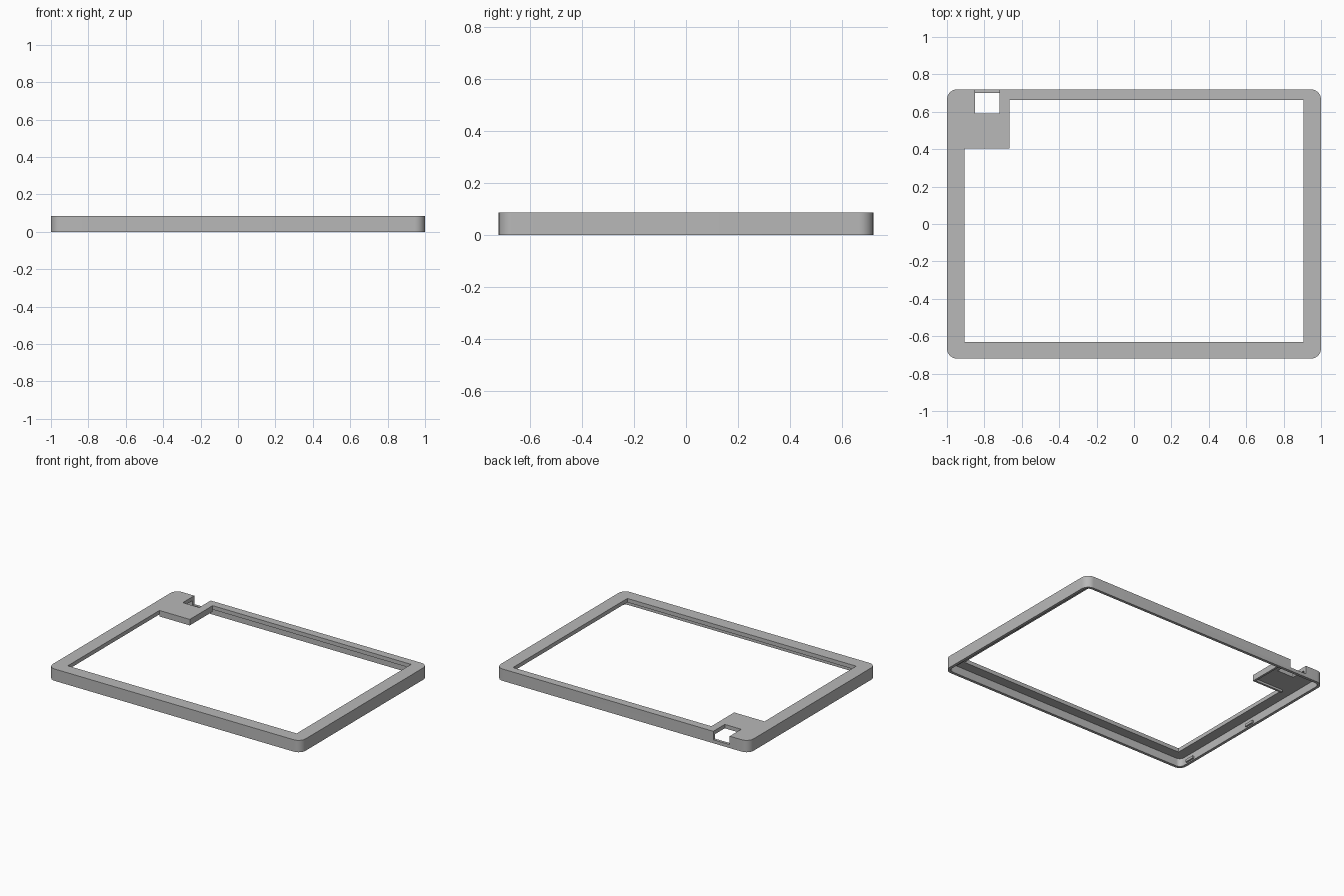
import bpy, bmesh, math

if "Cube" in bpy.data.objects:
    bpy.data.objects.remove(bpy.data.objects["Cube"], do_unlink=True)

W, D, H = 1.0, 0.72, 0.085      # half width, half depth, height
WALL, PLATE, R = 0.02, 0.028, 0.055

grey = bpy.data.materials.new("plain_grey")
grey.use_nodes = True
colour = (0.48, 0.48, 0.48, 1)
grey.diffuse_color = colour
grey.node_tree.nodes["Principled BSDF"].inputs["Base Color"].default_value = colour


def rounded(w, d, r, steps=8):
    """Counter-clockwise outline of a rounded rectangle."""
    pts = []
    for i, (sx, sy) in enumerate(((1, 1), (-1, 1), (-1, -1), (1, -1))):
        for k in range(steps + 1):
            a = math.pi / 2 * (i + k / steps)
            pts.append((sx * (w - r) + r * math.cos(a), sy * (d - r) + r * math.sin(a)))
    return pts


def rect(x0, x1, y0, y1):
    return [(x0, y0), (x1, y0), (x1, y1), (x0, y1)]


def prism(name, outline, z0, z1):
    """Extrude a flat outline from z0 to z1."""
    bm = bmesh.new()
    face = bm.faces.new([bm.verts.new((x, y, z0)) for x, y in outline])
    new = bmesh.ops.extrude_face_region(bm, geom=[face])["geom"]
    bmesh.ops.translate(bm, vec=(0, 0, z1 - z0),
                        verts=[v for v in new if isinstance(v, bmesh.types.BMVert)])
    bmesh.ops.recalc_face_normals(bm, faces=bm.faces)
    mesh = bpy.data.meshes.new(name)
    bm.to_mesh(mesh)
    bm.free()
    mesh.materials.append(grey)
    obj = bpy.data.objects.new(name, mesh)
    bpy.context.collection.objects.link(obj)
    return obj


def cut(target, cutter):
    """Subtract the cutter, then discard it."""
    cutter.hide_render = True
    mod = target.modifiers.new("cut", "BOOLEAN")
    mod.operation, mod.solver, mod.object = "DIFFERENCE", "EXACT", cutter
    bpy.ops.object.select_all(action="DESELECT")
    bpy.context.view_layer.objects.active = target
    target.select_set(True)
    bpy.ops.object.modifier_apply(modifier=mod.name)
    bpy.data.objects.remove(cutter, do_unlink=True)


# Shell: rounded tray, open underneath
frame = prism("bezel_frame", rounded(W, D, R), 0, H)
cut(frame, prism("cavity", rounded(W - WALL, D - WALL, R - WALL), -0.1, H - PLATE))

# Window with one corner left covered
bx, by = -0.665, 0.405
window = [(-0.905, -0.63), (0.905, -0.63), (0.905, 0.663), (bx, 0.663), (bx, by), (-0.905, by)]
cut(frame, prism("window", window, 0.04, 0.2))

# Connector notch through the top and the back wall, leaving a low sill
cut(frame, prism("notch", rect(-0.85, -0.72, 0.59, 0.8), 0.025, 0.2))
bpy.ops.object.shade_smooth_by_angle(angle=math.radians(30))

# Lip under the free edges of the corner cover
lip, z_lip = 0.015, 0.042
prism("corner_lip", [(-0.905, by), (bx, by), (bx, 0.663), (bx - lip, 0.663),
                     (bx - lip, by + lip), (-0.905, by + lip)], z_lip, H - PLATE + 0.001)

# Small snap tabs inside the side walls
for side, label in ((1, "left"), (-1, "right")):
    for y, place in ((0.0, "middle"), (-0.6, "front")):
        xs = sorted((side * (W - WALL + 0.002), side * (W - WALL - 0.012)))
        prism(f"{label}_{place}_snap_tab", rect(*xs, y - 0.035, y + 0.035), 0.008, 0.026)
